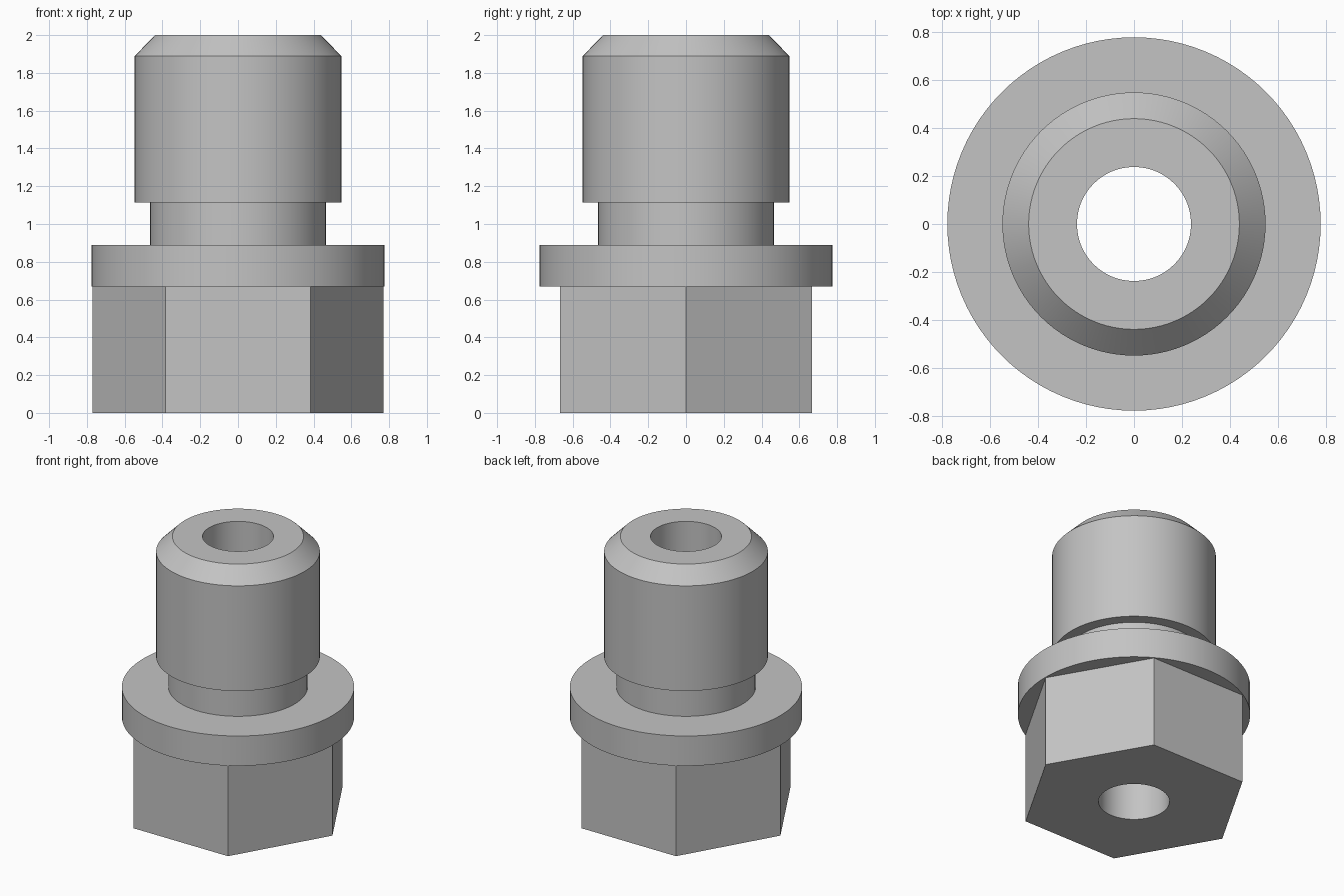
import bpy
import bmesh
from math import cos, sin, pi, radians

cube = bpy.data.objects.get("Cube")
if cube:
    bpy.data.objects.remove(cube, do_unlink=True)

SEGMENTS = 96          # a multiple of six, so the hexagon corners fall on vertices
BORE = 0.237
HEX_FLAT = 0.667       # centre to flat side
FLANGE = 0.776
NECK = 0.465
SHANK = 0.547
TIP = 0.438


def round_section(radius):
    return lambda angle: radius


def hex_section(apothem):
    # Corners lie on the x axis, flats face front and back
    return lambda angle: apothem / cos(angle % (pi / 3) - pi / 6)


def make_material(name, colour):
    mat = bpy.data.materials.new(name)
    mat.use_nodes = True
    mat.diffuse_color = colour
    mat.node_tree.nodes["Principled BSDF"].inputs["Base Color"].default_value = colour
    return mat


def closed_lathe(name, profile, material):
    """Skin a closed loop of (section, height) pairs around the z axis."""
    bm = bmesh.new()
    rings = []
    for section, z in profile:
        ring = []
        for i in range(SEGMENTS):
            a = 2 * pi * i / SEGMENTS
            r = section(a)
            ring.append(bm.verts.new((r * cos(a), r * sin(a), z)))
        rings.append(ring)
    for low, high in zip(rings, rings[1:] + rings[:1]):
        for i in range(SEGMENTS):
            j = (i + 1) % SEGMENTS
            bm.faces.new((low[i], low[j], high[j], high[i]))
    bmesh.ops.recalc_face_normals(bm, faces=bm.faces)
    mesh = bpy.data.meshes.new(name)
    bm.to_mesh(mesh)
    bm.free()
    mesh.materials.append(material)
    obj = bpy.data.objects.new(name, mesh)
    bpy.context.collection.objects.link(obj)
    bpy.ops.object.select_all(action="DESELECT")
    obj.select_set(True)
    bpy.context.view_layer.objects.active = obj
    bpy.ops.object.shade_smooth_by_angle(angle=radians(25))
    return obj


steel = make_material("grey_steel", (0.55, 0.55, 0.55, 1))

closed_lathe("hex_plug_body", [
    # Hexagonal head
    (round_section(BORE), 0),
    (hex_section(HEX_FLAT), 0),
    (hex_section(HEX_FLAT), 0.67),
    # Flange
    (round_section(FLANGE), 0.67),
    (round_section(FLANGE), 0.89),
    # Undercut neck
    (round_section(NECK), 0.89),
    (round_section(NECK), 1.115),
    # Shank with chamfered tip, then back down the bore
    (round_section(SHANK), 1.115),
    (round_section(SHANK), 1.89),
    (round_section(TIP), 2),
    (round_section(BORE), 2),
], steel)
